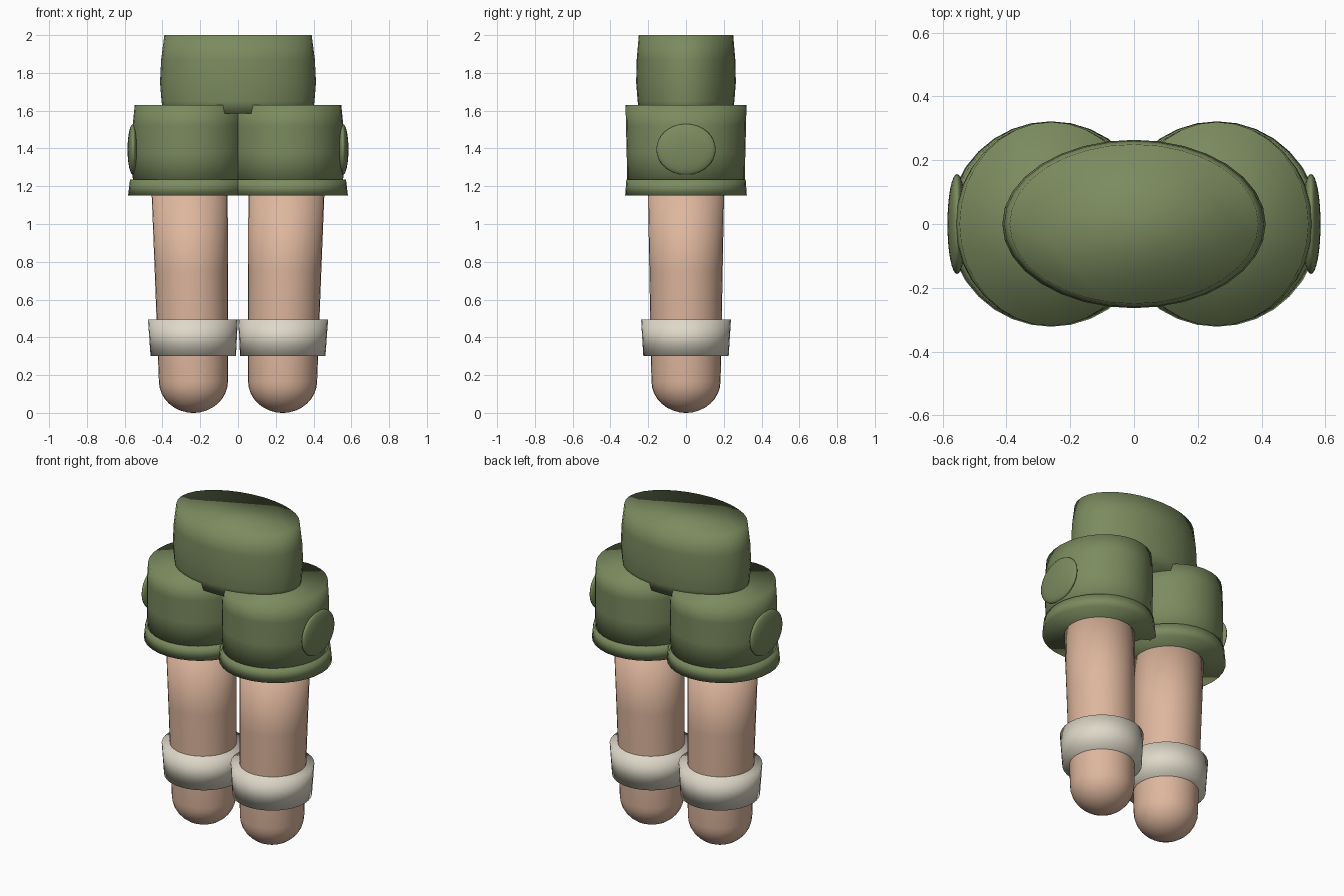
import bpy, bmesh, math

if "Cube" in bpy.data.objects:
    bpy.data.objects.remove(bpy.data.objects["Cube"])

SEGMENTS = 32


def material(name, color):
    m = bpy.data.materials.new(name)
    m.diffuse_color = (*color, 1)
    m.use_nodes = True
    m.node_tree.nodes["Principled BSDF"].inputs["Base Color"].default_value = m.diffuse_color
    return m


green = material("olive_cloth", (0.20, 0.26, 0.115))
skin = material("skin", (0.73, 0.47, 0.34))
cream = material("cream_cloth", (0.73, 0.69, 0.58))


def finish(bm, name, mat):
    bmesh.ops.recalc_face_normals(bm, faces=bm.faces)
    mesh = bpy.data.meshes.new(name)
    bm.to_mesh(mesh)
    bm.free()
    for p in mesh.polygons:
        p.use_smooth = True
    mesh.materials.append(mat)
    obj = bpy.data.objects.new(name, mesh)
    bpy.context.collection.objects.link(obj)
    return obj


def loft(name, rings, mat):
    """Stack elliptical rings (center x, radius x, radius y, z) and cap both ends."""
    bm = bmesh.new()
    loops = []
    for cx, rx, ry, z in rings:
        loops.append([bm.verts.new((cx + rx * math.cos(a), ry * math.sin(a), z))
                      for a in (2 * math.pi * i / SEGMENTS for i in range(SEGMENTS))])
    for low, high in zip(loops, loops[1:]):
        for i in range(SEGMENTS):
            j = (i + 1) % SEGMENTS
            bm.faces.new((low[i], low[j], high[j], high[i]))
    bm.faces.new(loops[0][::-1])
    bm.faces.new(loops[-1])
    return finish(bm, name, mat)


# Waist
loft("waist", [(0, 0.395, 0.245, 1.585), (0, 0.405, 0.256, 1.65), (0, 0.413, 0.264, 1.75),
               (0, 0.407, 0.261, 1.87), (0, 0.39, 0.25, 2.0)], green)

for side, s in (("left", -1), ("right", 1)):
    # Shorts leg with flared hem
    loft(side + "_shorts", [(s * 0.26, 0.296, 0.312, 1.2), (s * 0.26, 0.301, 0.314, 1.38),
                            (s * 0.26, 0.298, 0.318, 1.52), (s * 0.26, 0.287, 0.32, 1.63)], green)
    loft(side + "_hem", [(s * 0.26, 0.322, 0.322, 1.15), (s * 0.26, 0.312, 0.316, 1.235)], green)

    # Domed patch on the outer side
    bm = bmesh.new()
    bmesh.ops.create_uvsphere(bm, u_segments=32, v_segments=16, radius=1)
    bmesh.ops.scale(bm, vec=(0.03, 0.157, 0.135), verts=bm.verts)
    bmesh.ops.translate(bm, vec=(s * 0.555, 0, 1.395), verts=bm.verts)
    finish(bm, side + "_side_patch", green)

    # Tapered leg with a rounded end
    rings = []
    for k in range(1, 9):
        t = k / 8 * math.pi / 2
        r = 0.183 * math.sin(t)
        rings.append((s * 0.236, r, r, 0.168 * (1 - math.cos(t))))
    rings += [(s * 0.238, 0.186, 0.186, 0.3), (s * 0.247, 0.194, 0.194, 0.75),
              (s * 0.257, 0.202, 0.202, 1.2)]
    rings.insert(0, (s * 0.236, 0.008, 0.008, 0))
    loft(side + "_leg", rings, skin)

    # Sock cuff
    loft(side + "_cuff", [(s * 0.237, 0.226, 0.226, 0.3), (s * 0.239, 0.238, 0.238, 0.495)], cream)
